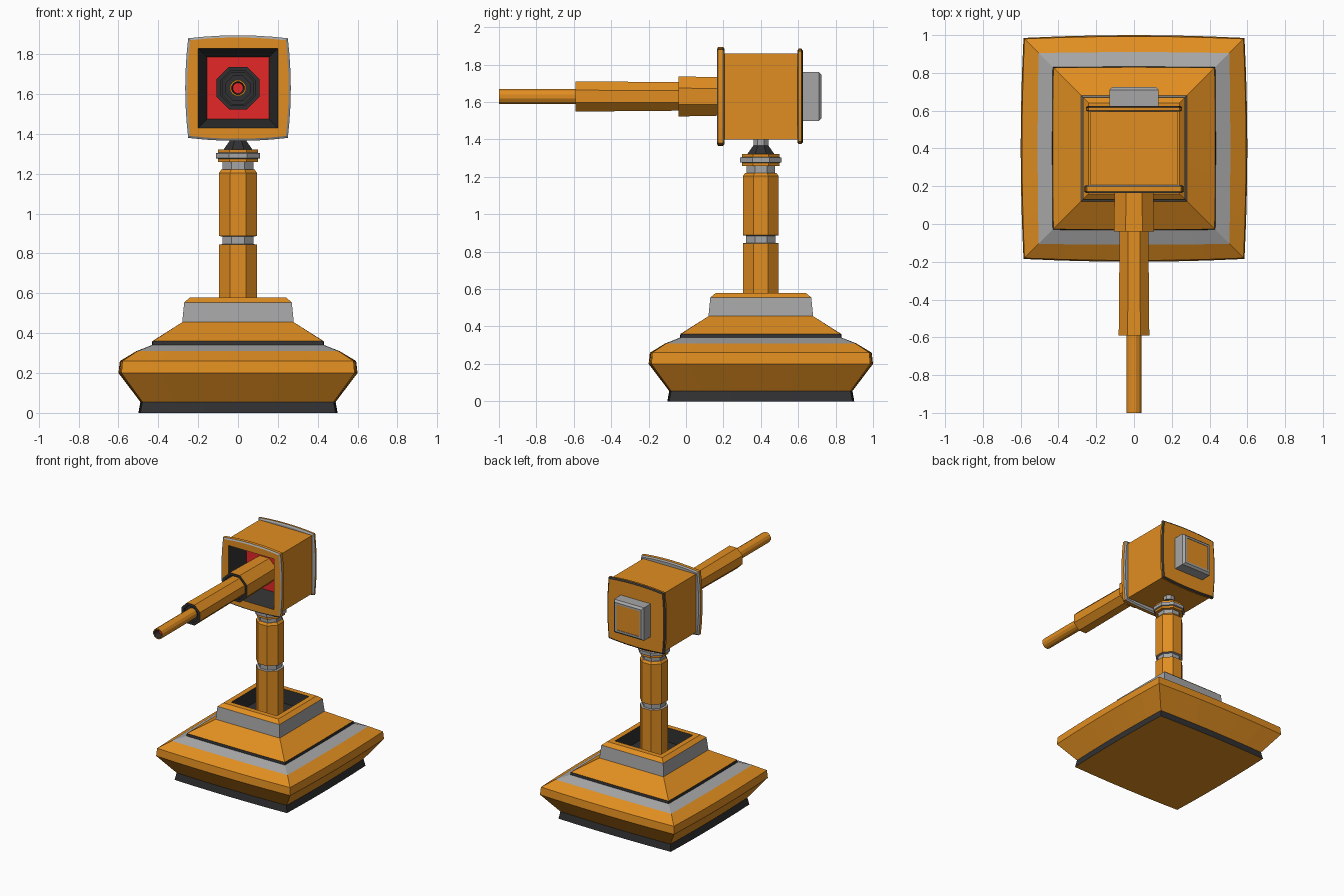
import bpy, bmesh, math

if "Cube" in bpy.data.objects:
    bpy.data.objects.remove(bpy.data.objects["Cube"])

COLORS = {
    "orange": (0.75, 0.27, 0.015, 1),
    "grey": (0.38, 0.38, 0.38, 1),
    "dark": (0.03, 0.03, 0.032, 1),
    "red": (0.78, 0.02, 0.02, 1),
}
NAMES = list(COLORS)
MATS = []
for key, col in COLORS.items():
    m = bpy.data.materials.new(key)
    m.diffuse_color = col
    m.use_nodes = True
    m.node_tree.nodes["Principled BSDF"].inputs["Base Color"].default_value = m.diffuse_color
    MATS.append(m)

CY, CZ = 0.4, 1.63   # column axis (y) and head axis (z)


def square(half, bulge, seg=6):
    """Square outline whose sides bow outward by bulge."""
    pts = []
    for k in range(4):
        c, s = round(math.cos(k * math.pi / 2)), round(math.sin(k * math.pi / 2))
        for i in range(seg):
            t = -1 + 2 * i / seg
            u, v = half + bulge * (1 - t * t), half * t
            pts.append((u * c - v * s, u * s + v * c))
    return pts


def polygon(apothem, n):
    r = apothem / math.cos(math.pi / n)
    return [(r * math.cos((i + 0.5) * 2 * math.pi / n),
             r * math.sin((i + 0.5) * 2 * math.pi / n)) for i in range(n)]


def loft(name, profile, axis, sides=0, start="orange", end="orange"):
    """Stack outlines; each row is (size, position, colour of next band, bulge)."""
    bm = bmesh.new()
    loops = []
    for row in profile:
        size, h = row[:2]
        bulge = row[3] if len(row) > 3 else 0
        pts = polygon(size, sides) if sides else square(size, bulge)
        loops.append([bm.verts.new((u, CY + v, h) if axis == "z" else (u, h, CZ + v))
                      for u, v in pts])
    for a, b, row in zip(loops, loops[1:], profile):
        n = len(a)
        for i in range(n):
            f = bm.faces.new((a[i], a[(i + 1) % n], b[(i + 1) % n], b[i]))
            f.material_index = NAMES.index(row[2])
    for loop, col in ((loops[0], start), (loops[-1], end)):
        bm.faces.new(loop).material_index = NAMES.index(col)
    bmesh.ops.recalc_face_normals(bm, faces=bm.faces)
    me = bpy.data.meshes.new(name)
    bm.to_mesh(me)
    bm.free()
    for m in MATS:
        me.materials.append(m)
    ob = bpy.data.objects.new(name, me)
    bpy.context.collection.objects.link(ob)
    return ob


# Stepped square base with an open well in the top
loft("base", [
    (0.49, 0.0, "dark", 0.01), (0.48, 0.055, "orange", 0.01),
    (0.585, 0.20, "orange", 0.015), (0.58, 0.26, "orange", 0.013),
    (0.505, 0.31, "grey", 0.005), (0.43, 0.34, "dark", 0.003),
    (0.427, 0.36, "orange", 0.003), (0.28, 0.455, "grey"),
    (0.27, 0.555, "orange"), (0.24, 0.58, "orange"),
    (0.20, 0.58, "dark"), (0.195, 0.47, "dark"),
], "z", end="dark")

# Octagonal column with grey necks
loft("column", [
    (0.095, 0.465, "orange"), (0.095, 0.845, "grey"),
    (0.078, 0.847, "grey"), (0.078, 0.885, "grey"),
    (0.095, 0.888, "orange"), (0.095, 1.205, "orange"),
    (0.083, 1.222, "grey"), (0.077, 1.222, "grey"), (0.077, 1.26, "grey"),
], "z", 8)

# Collar rings
loft("collar", [
    (0.10, 1.258, "orange"), (0.10, 1.275, "grey"),
    (0.11, 1.278, "grey"), (0.11, 1.303, "grey"),
    (0.10, 1.306, "orange"), (0.10, 1.322, "orange"),
], "z", 8)

# Swivel below the head
loft("swivel", [
    (0.075, 1.318, "dark"), (0.04, 1.368, "grey"), (0.04, 1.41, "grey"),
], "z", 8, "dark", "grey")

# Box head: recess, front flange, body, rear flange
loft("head_housing", [
    (0.155, 0.33, "dark"), (0.20, 0.165, "orange"),
    (0.240, 0.165, "grey", 0.014), (0.250, 0.172, "orange", 0.015),
    (0.250, 0.198, "grey", 0.015), (0.240, 0.206, "grey", 0.014),
    (0.23, 0.206, "orange"), (0.23, 0.595, "grey"),
    (0.232, 0.595, "grey", 0.012), (0.242, 0.602, "orange", 0.013),
    (0.242, 0.617, "dark", 0.013), (0.232, 0.626, "orange", 0.012),
], "y", start="red")

# Rear hatch with chamfered edges
hatch = loft("rear_hatch", [
    (0.13, 0.62, "grey"), (0.13, 0.71, "grey"),
    (0.115, 0.725, "grey"), (0.10, 0.725, "grey"), (0.10, 0.721, "grey"),
], "y", start="grey")

# Barrel: octagonal sleeves, then a slim hollow tip
loft("barrel_sleeves", [
    (0.100, 0.335, "orange"), (0.107, -0.04, "dark"),
    (0.088, -0.04, "dark"), (0.088, -0.02, "dark"),
    (0.076, -0.02, "orange"), (0.081, -0.59, "dark"),
    (0.06, -0.59, "dark"), (0.06, -0.57, "dark"),
], "y", 8, end="dark")
loft("barrel_tip", [
    (0.04, -0.56, "orange"), (0.04, -1.0, "orange"),
    (0.032, -1.0, "dark"), (0.026, -0.95, "dark"),
], "y", 12, end="red")
